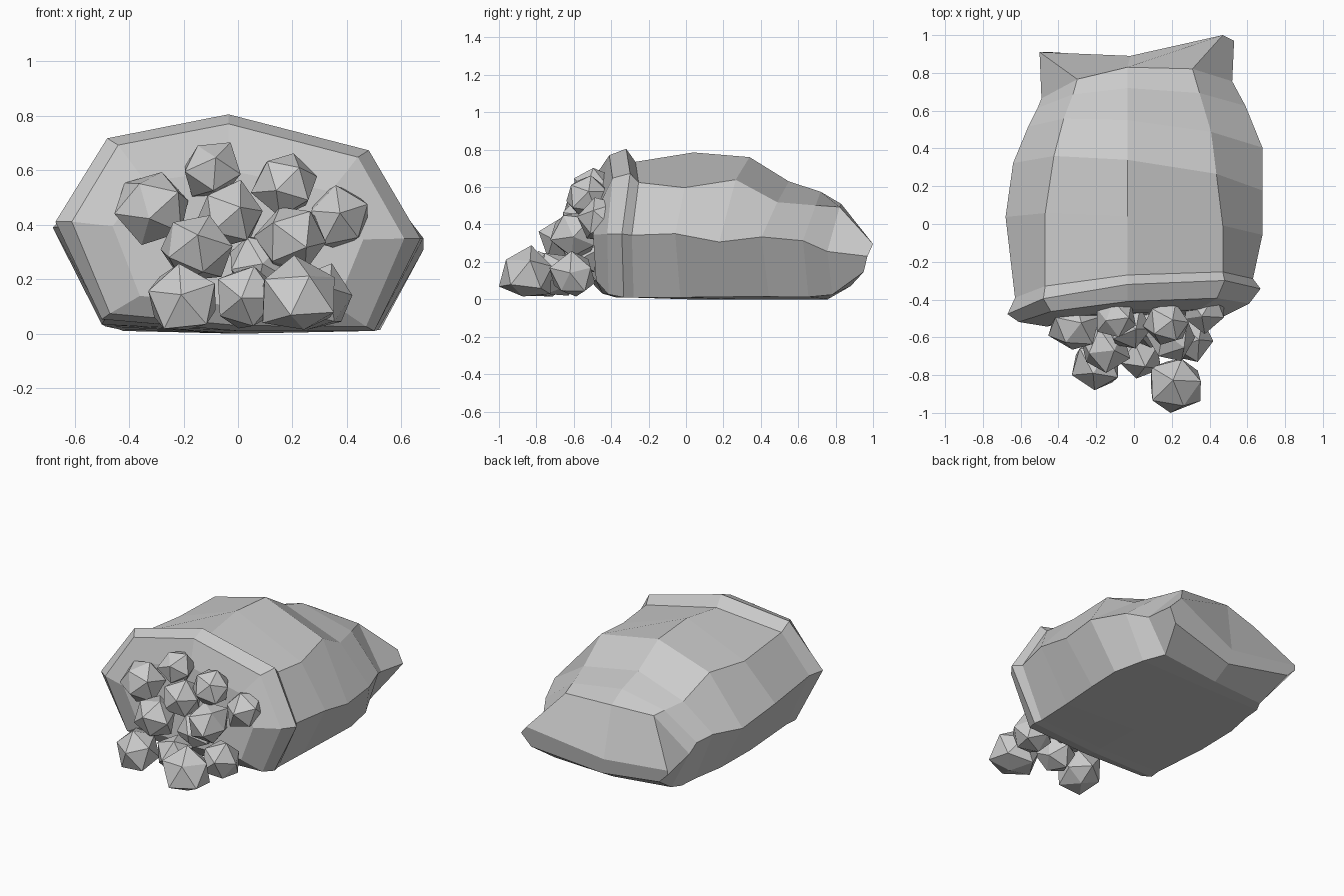
import bpy, bmesh, math, random
from mathutils import Vector

if "Cube" in bpy.data.objects:
    bpy.data.objects.remove(bpy.data.objects["Cube"])

random.seed(11)

stone = bpy.data.materials.new("plain grey")
stone.use_nodes = True
grey = (0.6, 0.6, 0.6, 1)
stone.diffuse_color = grey
stone.node_tree.nodes["Principled BSDF"].inputs["Base Color"].default_value = grey


def finish(bm, name):
    """Turn a bmesh into a flat shaded object."""
    bmesh.ops.recalc_face_normals(bm, faces=bm.faces)
    mesh = bpy.data.meshes.new(name)
    bm.to_mesh(mesh)
    bm.free()
    mesh.materials.append(stone)
    obj = bpy.data.objects.new(name, mesh)
    bpy.context.collection.objects.link(obj)
    return obj


def section(y, side, shoulder, base, top, shoulder_z, side_z, base_z, lean, shear, shift):
    """Eight-sided cross-section; lean moves the sides along y, shear skews
    left against right, shift moves the sides along x."""
    tilt = 0.05 * (0.6 - y)

    def corner(x, z, k):
        return Vector((x + shift * k, y + lean * k + shear * x, max(z - tilt * x, 0.01)))

    half = [(shoulder, shoulder_z, 0.3), (side, side_z, 1), (base, base_z, 0.7)]
    pts = [Vector((-0.035, y, top))]
    pts += [corner(*c) for c in half]
    pts += [Vector((0, y + lean * 0.6, max(base_z - 0.02, 0)))]
    pts += [corner(-x, z, k) for x, z, k in reversed(half)]
    return pts


# Sack sections from the mouth to the tied end
sections = [
    section(-0.45, 0.46, 0.34, 0.36, 0.60, 0.54, 0.37, 0.12, -0.07, 0.05, 0),
    section(-0.41, 0.61, 0.44, 0.47, 0.77, 0.67, 0.38, 0.05, -0.06, 0.08, 0),
    section(-0.32, 0.67, 0.48, 0.50, 0.805, 0.695, 0.38, 0.03, -0.09, 0.10, 0),
    section(-0.27, 0.63, 0.47, 0.49, 0.735, 0.645, 0.37, 0.03, -0.07, 0.08, 0),
    section(0.04, 0.68, 0.47, 0.50, 0.785, 0.61, 0.37, 0.02, -0.05, -0.07, 0),
    section(0.34, 0.66, 0.43, 0.50, 0.76, 0.645, 0.315, 0.02, -0.09, -0.11, 0.02),
    section(0.55, 0.62, 0.39, 0.48, 0.63, 0.52, 0.335, 0.015, -0.09, -0.09, 0.06),
    section(0.72, 0.55, 0.335, 0.45, 0.575, 0.50, 0.31, 0.01, -0.10, 0.01, 0.04),
    section(0.83, 0.505, 0.305, 0.40, 0.51, 0.49, 0.25, 0.02, -0.12, 0.09, 0.015),
]

# Flared ear-like corners of the tied end
left_tip, right_tip = Vector((0.53, 0.97, 0.23)), Vector((-0.50, 0.91, 0.20))
up, inward = Vector((0, 0, 0.06)), Vector((0.06, 0, 0))
tail = [Vector((-0.02, 0.89, 0.17)),
        left_tip + up * 1.1 - inward + Vector((0, 0.03, 0)), left_tip,
        left_tip - up * 1.4 - inward + Vector((0, -0.02, 0)),
        Vector((0, 0.88, 0.07)),
        right_tip - up + inward, right_tip, right_tip + up * 0.5]
sections.append(tail)

bm = bmesh.new()
rings = [[bm.verts.new(p) for p in ring] for ring in sections]
for a, b in zip(rings, rings[1:]):
    for i in range(8):
        j = (i + 1) % 8
        bm.faces.new((a[i], a[j], b[j], b[i]))
for ring in (rings[0], rings[-1]):
    bm.faces.new(ring)
finish(bm, "sack")


# Rough stones spilling from the mouth: centre and radius
stones = [
    (0.225, -0.85, 0.125, 0.16), (-0.20, -0.75, 0.12, 0.145),
    (0.03, -0.69, 0.13, 0.125), (0.30, -0.60, 0.125, 0.13),
    (-0.155, -0.65, 0.315, 0.14), (0.20, -0.59, 0.345, 0.135),
    (-0.03, -0.54, 0.43, 0.13), (0.37, -0.45, 0.42, 0.125),
    (-0.315, -0.54, 0.465, 0.14), (0.18, -0.53, 0.55, 0.125),
    (-0.10, -0.49, 0.60, 0.115), (0.08, -0.54, 0.25, 0.12),
]
for n, (x, y, z, radius) in enumerate(stones, 1):
    bm = bmesh.new()
    bmesh.ops.create_icosphere(bm, subdivisions=1, radius=radius)
    turn = Vector([random.uniform(-1, 1) for _ in range(3)])
    spin = turn.to_track_quat("Z", "Y").to_matrix()
    for v in bm.verts:
        v.co = spin @ v.co * random.uniform(0.9, 1.1) + Vector((x, y, z))
        v.co.z = max(v.co.z, 0.015)
        v.co.y = max(v.co.y, -1)
    finish(bm, f"stone_{n}")
